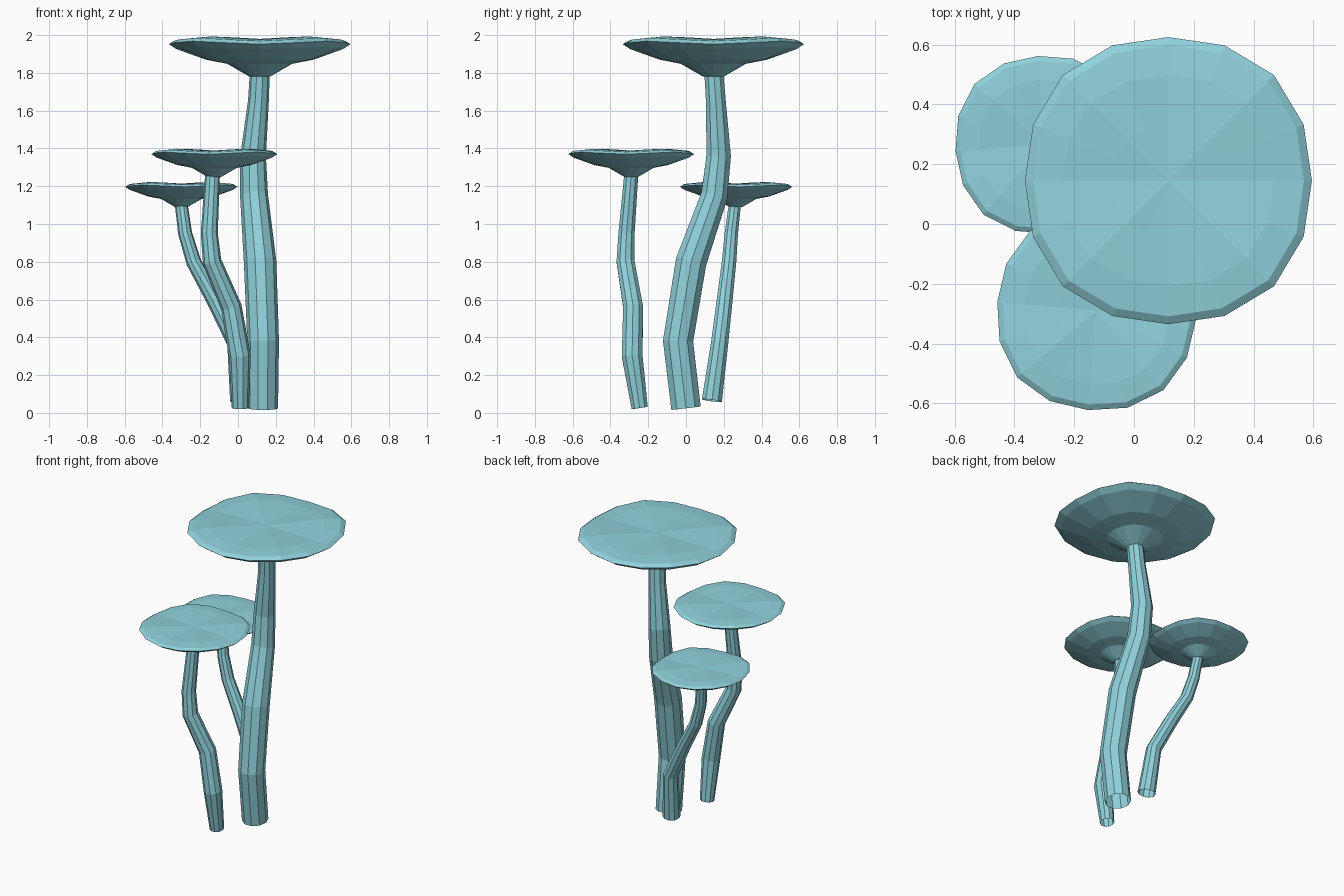
import bpy, bmesh, math
from mathutils import Vector

if "Cube" in bpy.data.objects:
    bpy.data.objects.remove(bpy.data.objects["Cube"])

teal = bpy.data.materials.new("pale_teal")
teal.diffuse_color = (0.28, 0.64, 0.71, 1)
teal.use_nodes = True
teal.node_tree.nodes["Principled BSDF"].inputs["Base Color"].default_value = teal.diffuse_color


def finish(bm, name):
    me = bpy.data.meshes.new(name)
    bm.to_mesh(me)
    bm.free()
    me.materials.append(teal)
    ob = bpy.data.objects.new(name, me)
    bpy.context.collection.objects.link(ob)
    return ob


def bridge(bm, a, b):
    n = len(a)
    for i in range(n):
        bm.faces.new((a[i], a[(i + 1) % n], b[(i + 1) % n], b[i]))


def stem(name, path, sides=10):
    """Open tube through (x, y, z, radius) points, rings square to the path."""
    bm = bmesh.new()
    pts = [Vector(p[:3]) for p in path]
    prev = None
    for i, p in enumerate(pts):
        t = (pts[min(i + 1, len(pts) - 1)] - pts[max(i - 1, 0)]).normalized()
        u = Vector((1, 0, 0))
        u = (u - t * u.dot(t)).normalized()
        v = t.cross(u)
        ring = []
        for k in range(sides):
            a = math.tau * k / sides
            ring.append(bm.verts.new(p + path[i][3] * (u * math.cos(a) + v * math.sin(a))))
        if prev:
            bridge(bm, prev, ring)
        prev = ring
    finish(bm, name)


# Cap profile for the largest cap: radius, height above stem top, ripple
PROFILE = [(0.055, 0.0, 0), (0.175, 0.068, 0), (0.29, 0.09, 0), (0.45, 0.152, 0.006),
           (0.49, 0.180, 0.008), (0.463, 0.197, 0.008), (0.36, 0.205, 0.008), (0.19, 0.203, 0.005)]


def cap(name, x, y, z, s, turn=0.0, sides=16):
    bm = bmesh.new()
    prev = None
    for r, h, w in PROFILE:
        ring = []
        for k in range(sides):
            a = math.tau * k / sides
            c4 = -math.cos(4 * a)                 # corners sit a little wider and higher
            rr = r * s * (1 + 0.02 * c4)
            ring.append(bm.verts.new((x + rr * math.cos(a + turn), y + rr * math.sin(a + turn),
                                      z + s * (h + w * c4))))
        if prev:
            bridge(bm, prev, ring)
        else:
            bm.faces.new(ring[::-1])
        prev = ring
    top = bm.verts.new((x, y, z + s * 0.2))
    for k in range(sides):
        bm.faces.new((prev[k], prev[(k + 1) % sides], top))
    finish(bm, name)


# Tall mushroom
stem("tall_stem", [(0.13, 0.0, 0.025, 0.082), (0.133, -0.042, 0.38, 0.084),
                   (0.117, 0.027, 0.80, 0.086), (0.085, 0.15, 1.15, 0.074),
                   (0.08, 0.173, 1.36, 0.068), (0.108, 0.158, 1.65, 0.055),
                   (0.115, 0.148, 1.79, 0.053)])
cap("tall_cap", 0.115, 0.145, 1.78, 1.0)

# Middle mushroom at the front
stem("middle_stem", [(0.012, -0.245, 0.026, 0.045), (0.01, -0.285, 0.30, 0.058),
                     (-0.035, -0.28, 0.56, 0.055), (-0.137, -0.32, 0.80, 0.050),
                     (-0.152, -0.315, 0.95, 0.045), (-0.135, -0.29, 1.26, 0.039)])
cap("middle_cap", -0.125, -0.29, 1.25, 0.695, math.radians(-5))

# Short mushroom at the back
stem("short_stem", [(0.014, 0.137, 0.065, 0.056), (-0.01, 0.178, 0.37, 0.048),
                    (-0.125, 0.205, 0.60, 0.044), (-0.235, 0.228, 0.80, 0.040),
                    (-0.28, 0.24, 0.95, 0.037), (-0.30, 0.258, 1.10, 0.034)])
cap("short_cap", -0.30, 0.265, 1.09, 0.62, math.radians(4))
